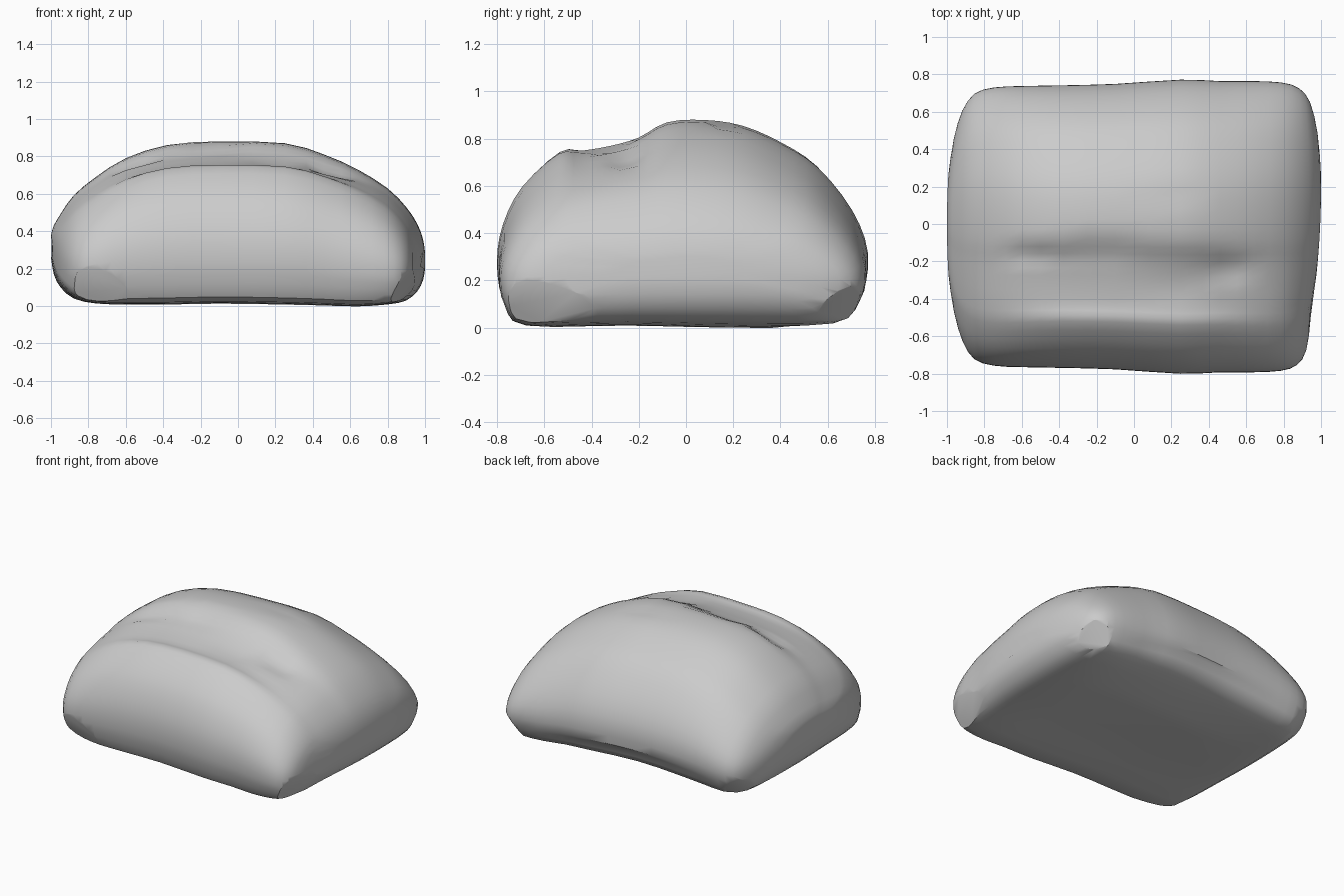
import bpy, bmesh
from mathutils import Vector

if "Cube" in bpy.data.objects:
    bpy.data.objects.remove(bpy.data.objects["Cube"], do_unlink=True)

grey = bpy.data.materials.new("stone_grey")
grey.use_nodes = True
colour = (0.6, 0.6, 0.6, 1)
grey.diffuse_color = colour
grey.node_tree.nodes["Principled BSDF"].inputs["Base Color"].default_value = colour


def smooth_path(points, steps, closed=False):
    """Sample a Catmull-Rom curve through the points."""
    pts = [Vector(p) for p in points]
    n = len(pts)
    get = (lambda i: pts[i % n]) if closed else (lambda i: pts[max(0, min(n - 1, i))])
    out = []
    for i in range(n if closed else n - 1):
        a, b, c, d = (get(i + k) for k in (-1, 0, 1, 2))
        for j in range(steps):
            t = j / steps
            out.append(0.5 * (2 * b + (c - a) * t + (2 * a - 5 * b + 4 * c - d) * t * t
                              + (3 * b - a - 3 * c + d) * t ** 3))
    if not closed:
        out.append(pts[-1])
    return out


# Cross-sections (y, z): a folded front roll in the middle, a plain dome at the ends
front = [(-.67, .02), (-.76, .12), (-.785, .28), (-.76, .44), (-.68, .60)]
fold = [(-.53, .74), (-.44, .745), (-.32, .765), (-.2, .80), (-.08, .865)]
dome = [(-.56, .72), (-.44, .79), (-.32, .83), (-.2, .855), (-.08, .87)]
back = [(.08, .875), (.24, .85), (.4, .78), (.55, .68), (.69, .5), (.755, .32),
        (.73, .14), (.62, .02), (.2, .01), (-.25, .02)]
middle_section = smooth_path(front + fold + back, 3, closed=True)
end_section = smooth_path(front + dome + back, 3, closed=True)

# Stations along the lump: x, top, bottom, depth scale
stations = smooth_path([
    (-1, .38, .26, .35), (-.985, .43, .17, .6), (-.95, .49, .10, .80), (-.88, .59, .04, .92),
    (-.76, .69, .015, .965), (-.6, .79, .01, .975), (-.38, .86, .01, .98), (-.1, .88, .015, .99),
    (.25, .87, .01, 1.02), (.46, .81, .005, 1.01), (.64, .73, 0, 1.01), (.8, .63, .01, 1),
    (.9, .53, .03, .96), (.96, .44, .08, .86), (.99, .36, .14, .64), (1, .30, .2, .35)], 2)

# Shallow dents on the crown: x, y, radius, depth
dents = [(-.55, -.16, .09, .03), (-.18, -.12, .12, .03), (.22, -.33, .11, .02),
         (.5, -.25, .1, .03), (.24, .15, .07, .015)]

bm = bmesh.new()
rings = []
for x, top, bottom, depth in stations:
    ring = []
    plain = .65 * max(0, min(1, (abs(x) - .4) / .4))
    for p, q in zip(middle_section, end_section):
        p = p.lerp(q, plain)
        z = bottom + (p.y - .01) / .866 * (top - bottom)
        y = p.x * depth
        # The back lower edge arches up in the middle
        if y > .45 and z < .15:
            z += .04 * max(0, 1 - (x / .8) ** 2)
        if z > .5:
            for dx, dy, radius, amount in dents:
                d = ((x - dx) ** 2 + (y - dy) ** 2) / radius ** 2
                z -= amount * max(0, 1 - d)
        # The ends bow outward in plan
        centre = .2 if x > 0 else 0
        bow = 1 - .04 * abs(x) ** 4 * min(1.2, ((y - centre) / .6) ** 2)
        ring.append(bm.verts.new((x * bow, y, z)))
    rings.append(ring)
n = len(middle_section)
for a, b in zip(rings, rings[1:]):
    for i in range(n):
        bm.faces.new((a[i], a[(i + 1) % n], b[(i + 1) % n], b[i]))
bm.faces.new(rings[0])
bm.faces.new(rings[-1])

# Flat chips on the lower corners
for point, normal in [((-.72, -.735, .15), (-.22, -.85, -.48)), ((.9, -.6, .13), (.85, -.22, -.48)),
                      ((-.87, .6, .1), (-.6, .55, -.6)), ((.9, .63, .1), (.6, .55, -.6))]:
    cut = bmesh.ops.bisect_plane(bm, geom=bm.verts[:] + bm.edges[:] + bm.faces[:],
                                 plane_co=point, plane_no=normal, clear_outer=True)
    edges = [e for e in cut["geom_cut"] if isinstance(e, bmesh.types.BMEdge)]
    if edges:
        bmesh.ops.edgeloop_fill(bm, edges=edges)
bmesh.ops.recalc_face_normals(bm, faces=bm.faces[:])

mesh = bpy.data.meshes.new("rounded_boulder")
bm.to_mesh(mesh)
bm.free()
mesh.materials.append(grey)
boulder = bpy.data.objects.new("rounded_boulder", mesh)
bpy.context.collection.objects.link(boulder)
bpy.context.view_layer.objects.active = boulder
boulder.select_set(True)
bpy.ops.object.shade_smooth_by_angle(angle=.6)
